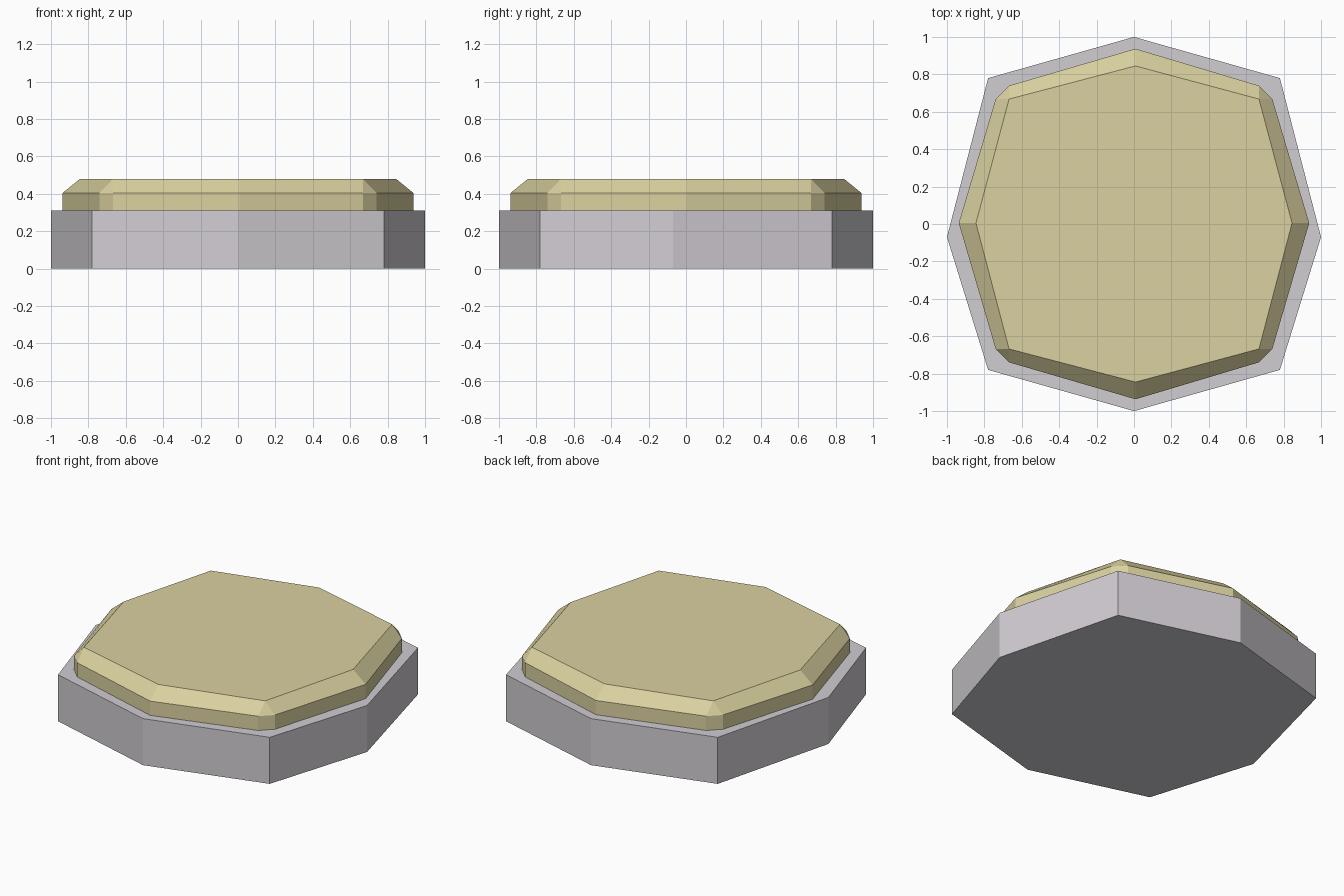
import bpy

if "Cube" in bpy.data.objects:
    bpy.data.objects.remove(bpy.data.objects["Cube"])


def material(name, color):
    m = bpy.data.materials.new(name)
    m.diffuse_color = (*color, 1)
    m.use_nodes = True
    m.node_tree.nodes["Principled BSDF"].inputs["Base Color"].default_value = m.diffuse_color
    return m


def mesh_object(name, verts, faces, mat):
    mesh = bpy.data.meshes.new(name)
    mesh.from_pydata(verts, [], faces)
    mesh.materials.append(mat)
    mesh.validate()
    obj = bpy.data.objects.new(name, mesh)
    bpy.context.collection.objects.link(obj)
    return obj


def ring(points, z):
    return [(x, y, z) for x, y in points]


def walls(n, low, high):
    return [(low + i, low + (i + 1) % n, high + (i + 1) % n, high + i) for i in range(n)]


grey = material("pale grey", (0.64, 0.61, 0.65))
sand = material("sand yellow", (0.70, 0.64, 0.35))

# Base slab: eight-sided, counterclockwise from the right point
base = [(1, -.07), (.78, .78), (0, 1), (-.78, .78),
        (-1, -.07), (-.78, -.78), (0, -1), (.78, -.78)]
mesh_object("base_slab", ring(base, 0) + ring(base, .31),
            walls(8, 0, 8) + [tuple(range(7, -1, -1)), tuple(range(8, 16))], grey)

# Cushion: points at the mid sides, cut corners, chamfered upper edge
outer, top = [], []
for k in range(4):
    for (x, y), dest in (((.937, .005), outer), ((.74, .667), outer), ((.667, .74), outer),
                         ((.845, .005), top), ((.668, .668), top)):
        for _ in range(k):
            x, y = -y, x
        # the side points are all nudged the same way along +x / +y
        if dest is outer and abs(abs(x) + abs(y) - .942) < .001 or \
           dest is top and abs(abs(x) + abs(y) - .85) < .001:
            x, y = (x, .005) if abs(x) > abs(y) else (.008, y)
        dest.append((x, y))

faces = walls(12, 0, 12) + [tuple(range(11, -1, -1)), tuple(range(24, 32))]
for k in range(4):
    p, a, b, q = 12 + 3 * k, 13 + 3 * k, 14 + 3 * k, 12 + (3 * k + 3) % 12
    tp, tc, tq = 24 + 2 * k, 25 + 2 * k, 24 + (2 * k + 2) % 8
    faces += [(p, a, tc, tp), (a, b, tc), (b, q, tq, tc)]
mesh_object("cushion_top", ring(outer, .31) + ring(outer, .405) + ring(top, .48), faces, sand)
